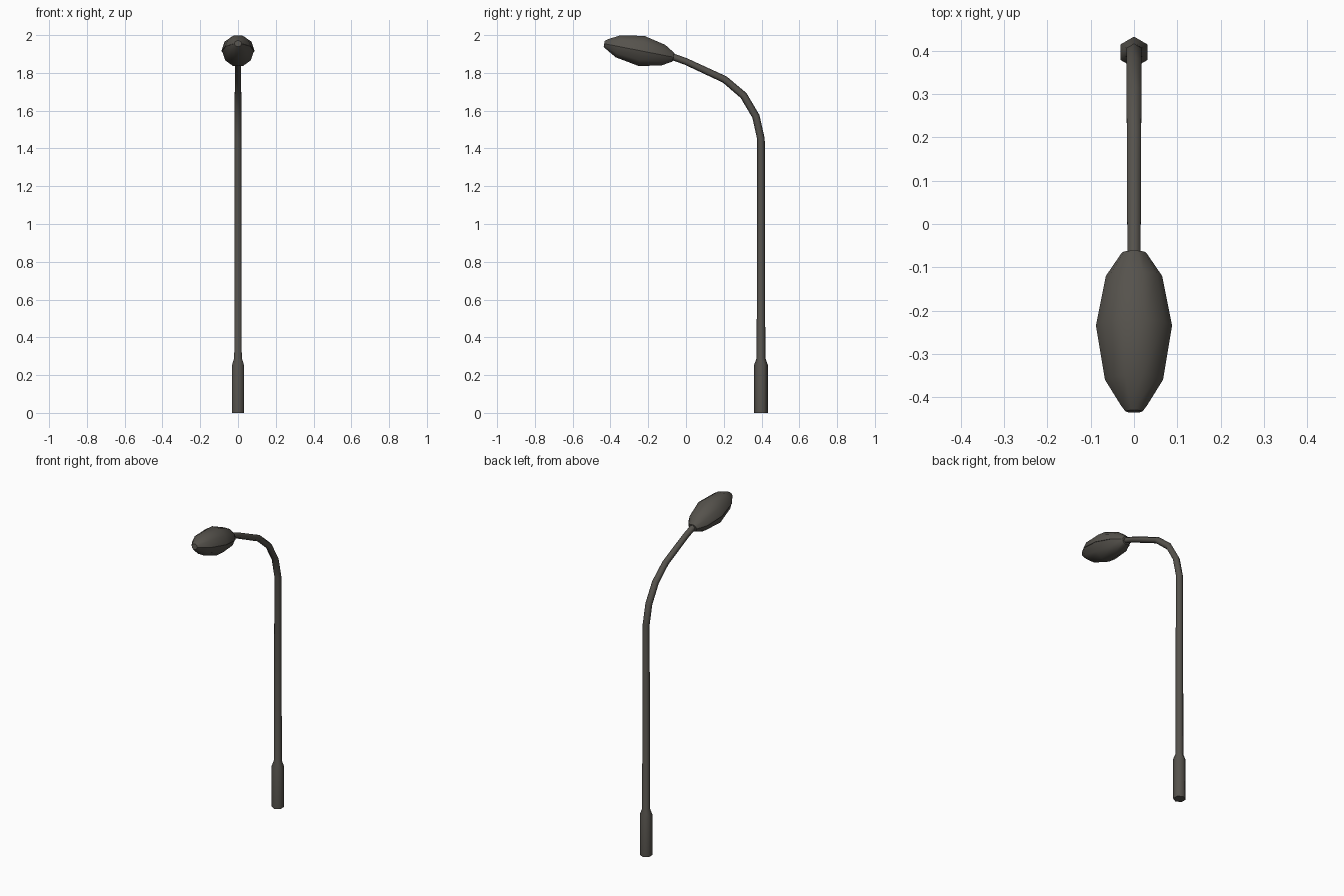
import bpy, bmesh, math
from mathutils import Vector

if "Cube" in bpy.data.objects:
    bpy.data.objects.remove(bpy.data.objects["Cube"])

metal = bpy.data.materials.new("dark_grey_metal")
metal.diffuse_color = (0.092, 0.085, 0.073, 1)
metal.use_nodes = True
metal.node_tree.nodes["Principled BSDF"].inputs["Base Color"].default_value = metal.diffuse_color


def finish(name, bm, angle):
    bmesh.ops.recalc_face_normals(bm, faces=bm.faces)
    me = bpy.data.meshes.new(name)
    bm.to_mesh(me)
    bm.free()
    me.materials.append(metal)
    ob = bpy.data.objects.new(name, me)
    bpy.context.collection.objects.link(ob)
    bpy.ops.object.select_all(action='DESELECT')
    ob.select_set(True)
    bpy.context.view_layer.objects.active = ob
    bpy.ops.object.shade_smooth_by_angle(angle=math.radians(angle))
    return ob


def skin(bm, rings):
    """Join closed rings of points into a capped tube."""
    loops = [[bm.verts.new(p) for p in ring] for ring in rings]
    n = len(loops[0])
    for a, b in zip(loops, loops[1:]):
        for i in range(n):
            j = (i + 1) % n
            bm.faces.new((a[i], a[j], b[j], b[i]))
    bm.faces.new(loops[0])
    bm.faces.new(loops[-1])


def sweep(name, path, sides=6):
    """Sweep a polygon along (y, z, radius) points in the x = 0 plane."""
    pts = [Vector((0, y, z)) for y, z, r in path]
    rings = []
    for k, p in enumerate(pts):
        before = (p - pts[k - 1]).normalized() if k else Vector()
        after = (pts[k + 1] - p).normalized() if k < len(pts) - 1 else Vector()
        t = (before + after).normalized()
        side = Vector((0, t.z, -t.y))
        r = path[k][2]
        rings.append([p + side * r * math.cos(2 * math.pi * i / sides)
                      + Vector((r * math.sin(2 * math.pi * i / sides), 0, 0))
                      for i in range(sides)])
    bm = bmesh.new()
    skin(bm, rings)
    return finish(name, bm, 62)


# Pole: wide base sleeve, straight shaft and curved arm
Y = 0.397
sweep("pole_and_arm", [
    (Y, 0, 0.036), (Y, 0.255, 0.036), (Y, 0.29, 0.023), (Y, 1.45, 0.020),
    (0.37, 1.57, 0.020), (0.305, 1.68, 0.020), (0.205, 1.765, 0.019),
    (0.0, 1.86, 0.018), (-0.10, 1.896, 0.018)])


# Lamp head: two half shells meeting at a tilted seam
SLOPE = 0.195
STATIONS = [(-0.066, 0.028, 0.023), (-0.12, 0.065, 0.056), (-0.235, 0.088, 0.082),
            (-0.36, 0.067, 0.060), (-0.418, 0.031, 0.027), (-0.433, 0.020, 0.016)]


def shell(name, sign, scale):
    tilt = math.atan(SLOPE)
    up = Vector((0, math.sin(tilt), math.cos(tilt)))
    rings = []
    for y, w, h in STATIONS:
        c = Vector((0, y, 1.918 - SLOPE * (y + 0.245)))
        rings.append([c + Vector((w * scale * math.cos(math.pi * i / 5), 0, 0))
                      + up * (sign * h * math.sin(math.pi * i / 5) * 1.04)
                      for i in range(6)])
    bm = bmesh.new()
    skin(bm, rings)
    return finish(name, bm, 50)


shell("lamp_upper_shell", 1, 1.0)
shell("lamp_lower_shell", -1, 0.96)
